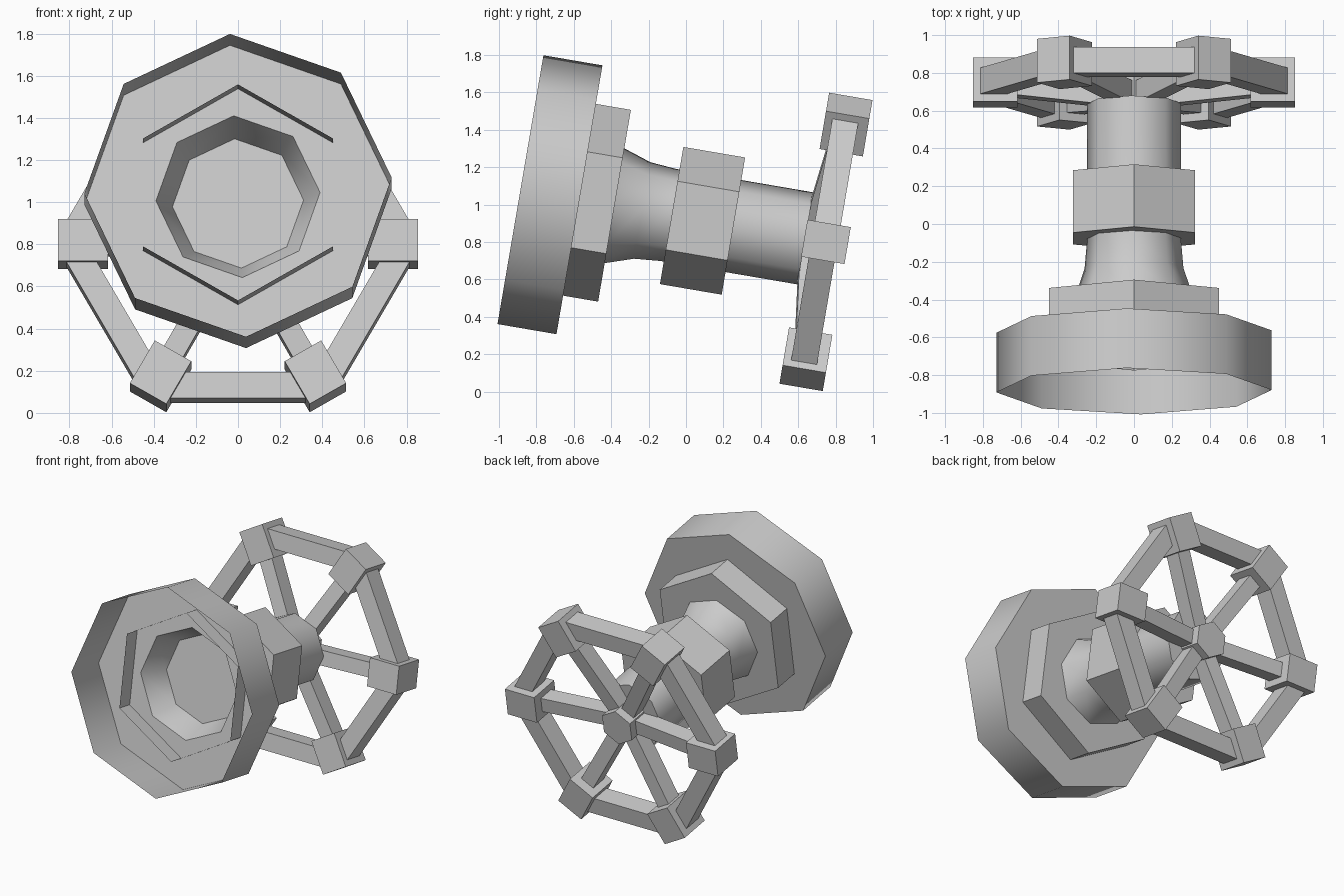
import bpy, bmesh
from math import cos, sin, radians
from mathutils import Matrix, Vector

if "Cube" in bpy.data.objects:
    bpy.data.objects.remove(bpy.data.objects["Cube"])

# Built along local +y (front to back), then tilted nose-up and moved into place
PLACE = Matrix.Translation((0, -0.885, 1.08)) @ Matrix.Rotation(radians(-9.7), 4, 'X')


def finish(name, bm, smooth=None):
    mesh = bpy.data.meshes.new(name)
    bm.to_mesh(mesh)
    bm.free()
    ob = bpy.data.objects.new(name, mesh)
    bpy.context.collection.objects.link(ob)
    ob.matrix_world = PLACE
    if smooth:
        bpy.ops.object.select_all(action='DESELECT')
        ob.select_set(True)
        bpy.context.view_layer.objects.active = ob
        bpy.ops.object.shade_smooth_by_angle(angle=radians(smooth))
    return ob


def turned(name, profile, sides, turn, cap_front=False, cap_back=False, smooth=None):
    """Polygonal rings of (radius, y) joined along the local y axis."""
    bm = bmesh.new()
    angles = [radians(turn + 360 * k / sides) for k in range(sides)]
    rings = [[bm.verts.new((r * cos(a), y, r * sin(a))) for a in angles]
             for r, y in profile]
    for lo, hi in zip(rings, rings[1:]):
        for k in range(sides):
            j = (k + 1) % sides
            bm.faces.new((lo[k], hi[k], hi[j], lo[j]))
    if cap_front:
        bm.faces.new(rings[0])
    if cap_back:
        bm.faces.new(rings[-1][::-1])
    return finish(name, bm, smooth)


def box(name, size, matrix):
    bm = bmesh.new()
    bmesh.ops.create_cube(bm, size=1, matrix=matrix @ Matrix.Diagonal((*size, 1)))
    return finish(name, bm)


def spin(degrees):
    return Matrix.Rotation(-radians(degrees), 4, 'Y')


# Open cup flange with flared neck and pipe
turned("flanged_pipe",
       [(0.73, 0), (0.73, 0.32), (0.39, 0.32), (0.315, 0.5),
        (0.262, 0.66), (0.25, 0.8), (0.25, 1.545)],
       8, 3, cap_back=True, smooth=50)

# Hexagonal collar through the flange, open at the front
turned("flange_collar", [(0.52, 0.2), (0.52, 0.51)], 6, 30, cap_back=True)

# Hexagonal nut around the pipe
turned("pipe_nut", [(0.372, 0.82), (0.372, 1.155)], 6, 30, True, True)

# Hand wheel hub
turned("wheel_hub", [(0.13, 1.5), (0.13, 1.71)], 6, 30, True, True)

# Hand wheel: corner blocks, spokes and rim bars
for i in range(6):
    turn = spin(60 * i)
    box(f"wheel_block_{i}", (0.237, 0.235, 0.2),
        turn @ Matrix.Translation((0.735, 1.657, 0)))

    inner, outer = Vector((0.03, 1.58, 0)), Vector((0.68, 1.65, 0))
    lean = Matrix.Rotation((outer - inner).xy.angle_signed(Vector((1, 0))), 4, 'Z')
    box(f"wheel_spoke_{i}", ((outer - inner).length, 0.12, 0.105),
        turn @ Matrix.Translation((inner + outer) / 2) @ lean)

    box(f"wheel_rim_{i}", (0.125, 0.14, 0.67),
        spin(60 * i + 30) @ Matrix.Translation((0.692, 1.65, 0)))
